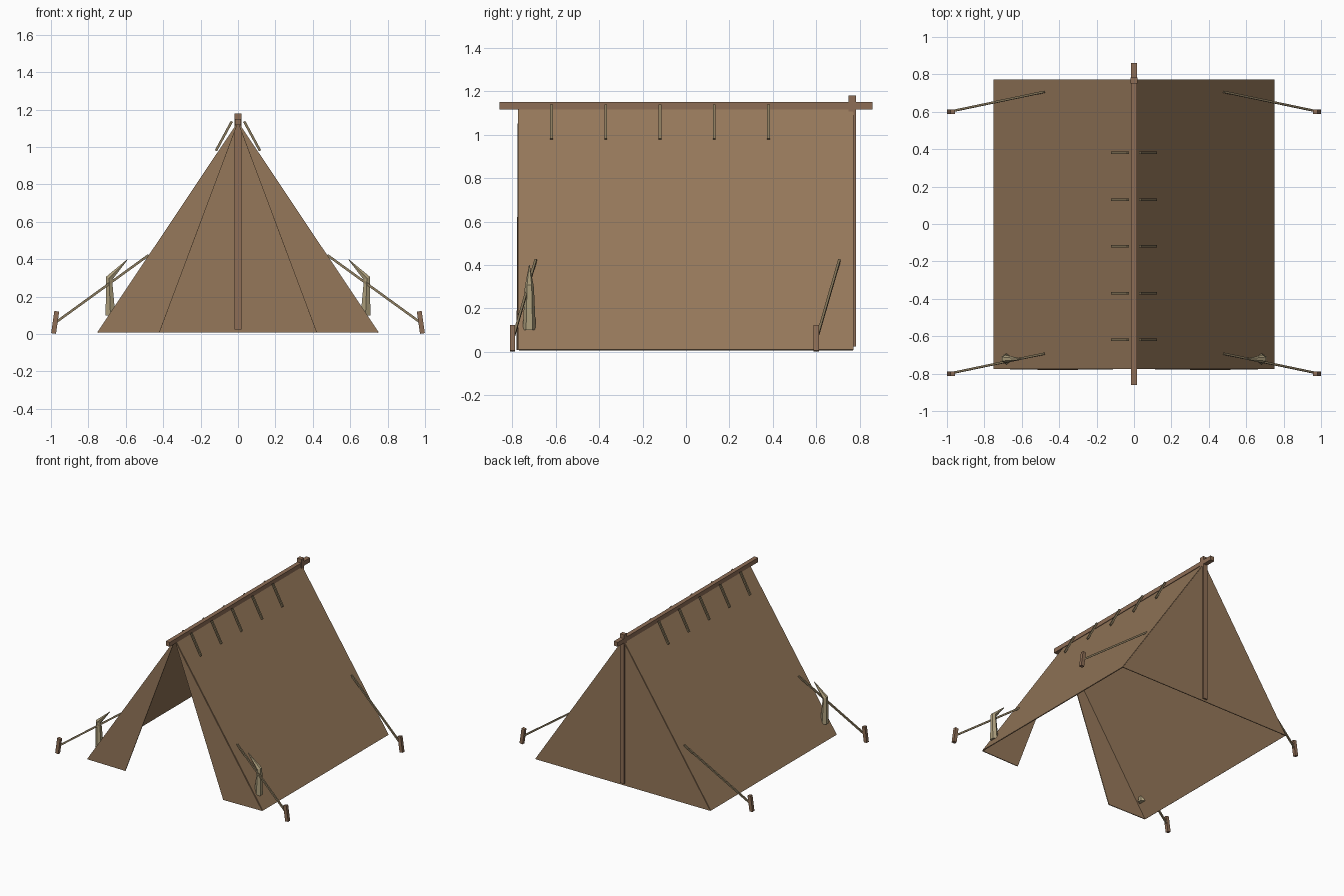
import bpy, bmesh, math
from mathutils import Vector

if "Cube" in bpy.data.objects:
    bpy.data.objects.remove(bpy.data.objects["Cube"])


def material(name, rgb):
    m = bpy.data.materials.new(name)
    m.diffuse_color = (*rgb, 1)
    m.use_nodes = True
    m.node_tree.nodes["Principled BSDF"].inputs["Base Color"].default_value = m.diffuse_color
    return m


CANVAS = material("canvas brown", (0.30, 0.186, 0.102))
WOOD = material("pole wood", (0.27, 0.155, 0.092))
ROPE = material("rope tan", (0.24, 0.185, 0.105))
BONE = material("tusk bone", (0.41, 0.34, 0.20))


def finish(name, bm, mat):
    bmesh.ops.recalc_face_normals(bm, faces=bm.faces)
    me = bpy.data.meshes.new(name)
    bm.to_mesh(me)
    bm.free()
    me.materials.append(mat)
    ob = bpy.data.objects.new(name, me)
    bpy.context.collection.objects.link(ob)
    return ob


def sheet(name, points, thick=0.006):
    """Thin cloth panel from a flat outline."""
    bm = bmesh.new()
    bm.faces.new([bm.verts.new(p) for p in points])
    ob = finish(name, bm, CANVAS)
    mod = ob.modifiers.new("thickness", 'SOLIDIFY')
    mod.thickness, mod.offset = thick, 0
    return ob


def loft(name, rings, mat):
    """Skin a list of equal-length vertex rings and cap both ends."""
    bm = bmesh.new()
    rows = [[bm.verts.new(p) for p in r] for r in rings]
    n = len(rows[0])
    for a, b in zip(rows, rows[1:]):
        for i in range(n):
            j = (i + 1) % n
            bm.faces.new((a[i], a[j], b[j], b[i]))
    bm.faces.new(rows[0])
    bm.faces.new(rows[-1])
    return finish(name, bm, mat)


def bar(name, a, b, wide, deep, mat):
    """Square bar between two points; wide runs along y or x."""
    a, b = Vector(a), Vector(b)
    d = (b - a).normalized()
    ref = Vector((1, 0, 0)) if abs(d.y) > 0.9 else Vector((0, 1, 0))
    u = (ref - d * ref.dot(d)).normalized()
    v = d.cross(u)
    corners = [u * (sx * wide / 2) + v * (sy * deep / 2)
               for sx, sy in ((1, 1), (-1, 1), (-1, -1), (1, -1))]
    return loft(name, [[p + c for c in corners] for p in (a, b)], mat)


W, L, TOP, LOW = 0.75, 0.77, 1.13, 0.008

# Tent cloth: two slopes, closed back, two open front flaps
for s, side in ((-1, "left"), (1, "right")):
    sheet(side + "_slope", [(0, -L, TOP), (0, L, TOP), (s * W, L, LOW), (s * W, -L, LOW)])
    sheet(side + "_front_flap", [(0, -L - 0.002, TOP), (s * 0.42, -L - 0.008, LOW),
                                 (s * W, -L - 0.002, LOW)])
sheet("back_wall", [(0, L, TOP), (W, L, LOW), (-W, L, LOW)])

# Ridge beam and rear upright
bar("ridge_pole", (0, -0.86, 1.134), (0, 0.86, 1.134), 0.034, 0.034, WOOD)
bar("back_pole", (0, 0.767, 0.025), (0, 0.767, 1.18), 0.034, 0.038, WOOD)

for s, side in ((-1, "left"), (1, "right")):
    # Short ties hanging over the ridge
    for i in range(5):
        y = -0.62 + 0.25 * i
        bar(f"{side}_ridge_tie_{i + 1}", (s * 0.033, y, 1.137), (s * 0.118, y, 0.98),
            0.013, 0.013, ROPE)

    # Guy ropes and ground stakes
    for y, end in ((-0.8, "front"), (0.6, "back")):
        bar(f"{side}_{end}_stake", (s * 0.986, y, 0.003), (s * 0.969, y, 0.122),
            0.024, 0.026, WOOD)
        bar(f"{side}_{end}_guy_rope", (s * 0.975, y + 0.003, 0.062),
            (s * 0.478, y + 0.107, 0.422), 0.011, 0.013, ROPE)

    # Bent tusk leaning on the front edge of each slope
    rings = []
    for x, z, r, tilt in ((0.682, 0.10, 0.030, 0.0), (0.689, 0.298, 0.021, 0.5),
                          (0.592, 0.398, 0.002, 0.9)):
        ring = []
        for k in range(6):
            t = math.tau * k / 6 + math.pi / 6
            across = r * math.cos(t)
            ring.append((s * (x + across * math.cos(tilt)), -0.722 + r * math.sin(t),
                         z + across * math.sin(tilt)))
        rings.append(ring)
    loft(side + "_tusk", rings, BONE)
